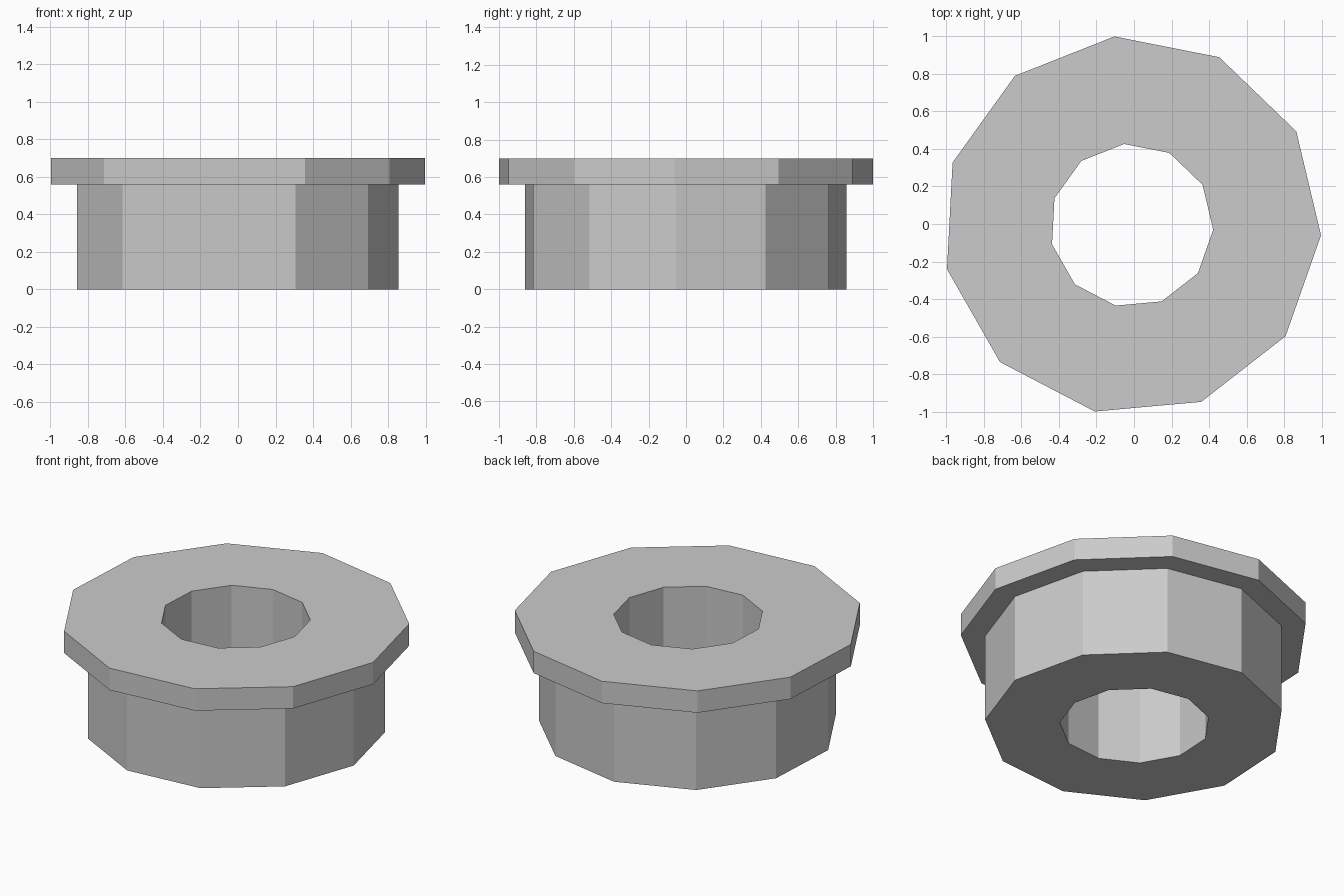
import bpy, bmesh
from math import cos, sin, radians, tau

cube = bpy.data.objects.get("Cube")
if cube:
    bpy.data.objects.remove(cube, do_unlink=True)

SIDES = 11
START = radians(-3)
CENTRE = (-0.013, -0.0075)

grey = bpy.data.materials.new("plain grey")
grey.use_nodes = True
colour = (0.6, 0.6, 0.6, 1)
grey.diffuse_color = colour
grey.node_tree.nodes["Principled BSDF"].inputs["Base Color"].default_value = colour


def ring(bm, radius, z):
    """One polygon loop of the turned profile."""
    angles = [START + i * tau / SIDES for i in range(SIDES)]
    return [bm.verts.new((CENTRE[0] + radius * cos(a),
                          CENTRE[1] + radius * sin(a), z)) for a in angles]


def turned_part(name, profile):
    """Sweep a closed (radius, height) profile around the axis."""
    bm = bmesh.new()
    rings = [ring(bm, r, z) for r, z in profile]
    for k, low in enumerate(rings):
        high = rings[(k + 1) % len(rings)]
        for i in range(SIDES):
            j = (i + 1) % SIDES
            bm.faces.new((low[i], low[j], high[j], high[i]))
    bmesh.ops.recalc_face_normals(bm, faces=bm.faces)
    mesh = bpy.data.meshes.new(name)
    bm.to_mesh(mesh)
    bm.free()
    mesh.materials.append(grey)
    obj = bpy.data.objects.new(name, mesh)
    bpy.context.collection.objects.link(obj)
    return obj


# Flanged bushing: straight bore, body and wider top flange
BORE, BODY, FLANGE = 0.436, 0.87, 1.0117
STEP, TOP = 0.56, 0.70
turned_part("flanged_bushing", [
    (BORE, 0), (BODY, 0), (BODY, STEP),
    (FLANGE, STEP), (FLANGE, TOP), (BORE, TOP),
])
